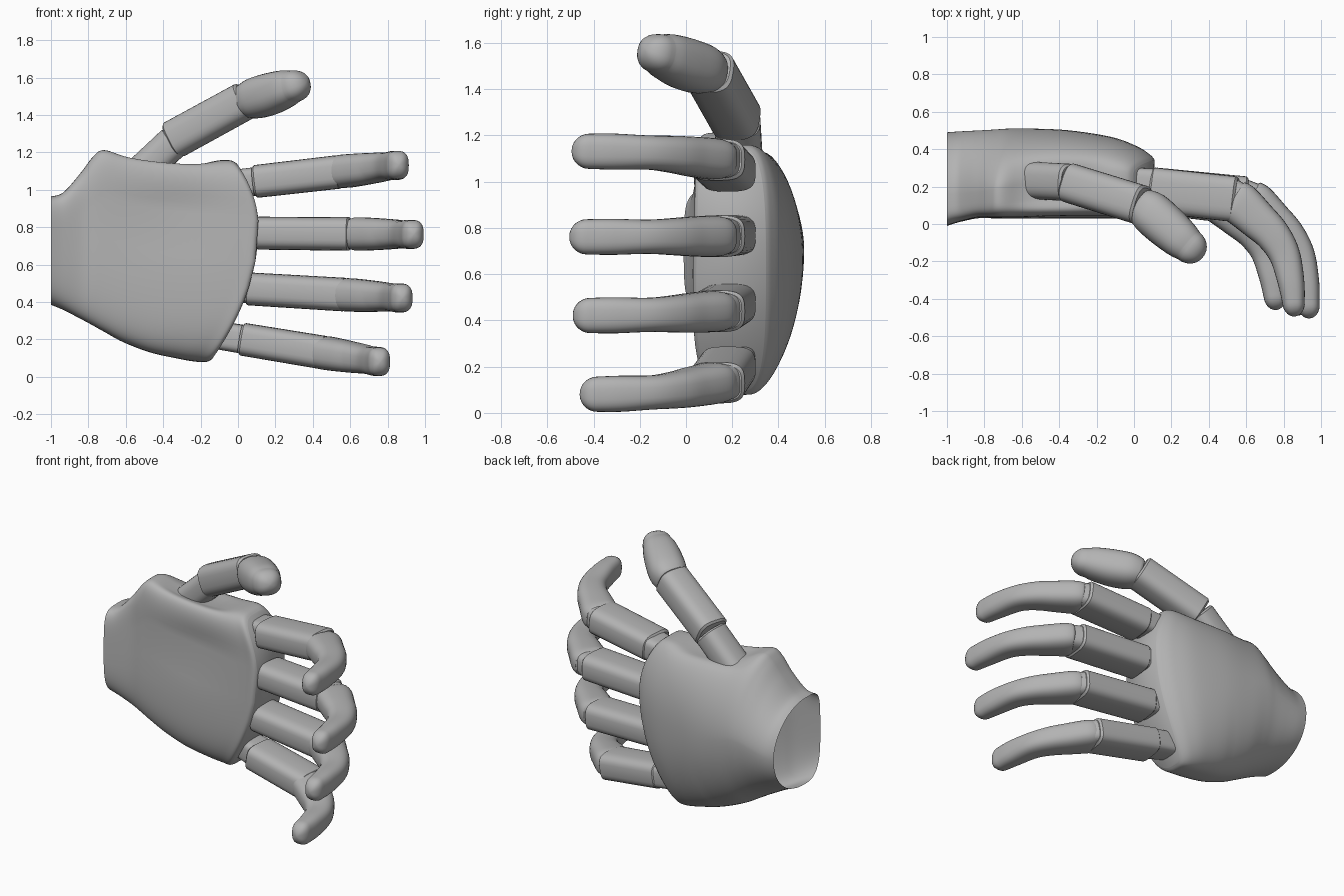
import bpy, bmesh, math
from mathutils import Vector

cube = bpy.data.objects.get("Cube")
if cube:
    bpy.data.objects.remove(cube, do_unlink=True)

GREY = (0.45, 0.45, 0.45, 1)
plastic = bpy.data.materials.new("grey plastic")
plastic.use_nodes = True
plastic.diffuse_color = GREY
shader = plastic.node_tree.nodes["Principled BSDF"]
shader.inputs["Base Color"].default_value = GREY
shader.inputs["Roughness"].default_value = 0.6


def spline(stations, steps):
    """Smooth interpolation through tuples of any length."""
    pts = [stations[0]] + list(stations) + [stations[-1]]
    out = []
    for a, b, c, d in zip(pts, pts[1:], pts[2:], pts[3:]):
        for k in range(steps):
            t = k / steps
            out.append([q + 0.5 * t * (r - p + t * (2*p - 5*q + 4*r - s + t * (3*(q - r) + s - p)))
                        for p, q, r, s in zip(a, b, c, d)])
    return out + [list(stations[-1])]


def power(v, n):
    return math.copysign(abs(v) ** (2 / n), v)


def finish(name, bm, angle=40):
    bmesh.ops.recalc_face_normals(bm, faces=bm.faces)
    mesh = bpy.data.meshes.new(name)
    bm.to_mesh(mesh)
    bm.free()
    mesh.materials.append(plastic)
    obj = bpy.data.objects.new(name, mesh)
    bpy.context.collection.objects.link(obj)
    bpy.ops.object.select_all(action='DESELECT')
    obj.select_set(True)
    bpy.context.view_layer.objects.active = obj
    bpy.ops.object.shade_smooth_by_angle(angle=math.radians(angle))
    return obj


def bridge(bm, rings):
    for a, b in zip(rings, rings[1:]):
        n = len(a)
        for i in range(n):
            bm.faces.new((a[i], a[(i + 1) % n], b[(i + 1) % n], b[i]))


def limb(name, stations, squareness, tip=0.0, steps=6, sides=32):
    """Tube through (x, y, z, half thickness, half width), bevelled or domed at its end."""
    rows = spline(stations, steps)
    centres = [Vector(r[:3]) for r in rows]
    frames = []
    for i, r in enumerate(rows):
        t = (centres[min(i + 1, len(rows) - 1)] - centres[max(i - 1, 0)]).normalized()
        frames.append((centres[i], t, r[3], r[4]))
    c, t, a, b = frames[0]
    bevel = 0.012
    frames.insert(0, (c - t * bevel, t, a - bevel, b - bevel))
    c, t, a, b = frames[-1]
    if tip:
        for k in range(1, 8):
            q = k * math.pi / 16 * 1.1
            frames.append((c + t * tip * math.sin(q), t, a * math.cos(q), b * math.cos(q)))
    else:
        frames.append((c + t * bevel, t, a - bevel, b - bevel))
    bm = bmesh.new()
    rings = []
    for c, t, a, b in frames:
        up = Vector((0, 0, 1))
        up = (up - t * up.dot(t)).normalized()
        side = t.cross(up)
        rings.append([bm.verts.new(c + side * a * power(math.cos(q), squareness)
                                   + up * b * power(math.sin(q), squareness))
                      for q in (2 * math.pi * i / sides for i in range(sides))])
    bridge(bm, rings)
    bm.faces.new(rings[0])
    bm.faces.new(rings[-1])
    return finish(name, bm)


def bump(v, centre, width, flatness=2):
    return math.exp(-abs((v - centre) / width) ** flatness)


# Palm shell: station along length, bottom, top, palm side, back side, widest y, roundness of both sides
PALM = [
    (0.00, 0.385, 0.965, -0.01, 0.49, 0.16, 3.0, 1.9),
    (0.06, 0.36, 0.985, 0.01, 0.495, 0.16, 3.2, 1.8),
    (0.15, 0.315, 1.085, 0.03, 0.50, 0.17, 3.5, 1.65),
    (0.23, 0.275, 1.175, 0.03, 0.505, 0.18, 3.8, 1.6),
    (0.30, 0.24, 1.215, 0.03, 0.51, 0.19, 4.0, 1.65),
    (0.42, 0.185, 1.195, 0.03, 0.51, 0.21, 4.0, 1.85),
    (0.60, 0.13, 1.175, 0.03, 0.50, 0.23, 4.0, 2.15),
    (0.80, 0.095, 1.165, 0.03, 0.465, 0.25, 3.8, 2.35),
    (0.92, 0.08, 1.163, 0.03, 0.415, 0.26, 3.6, 2.6),
    (0.98, 0.08, 1.157, 0.03, 0.37, 0.25, 3.6, 3.0),
    (1.00, 0.095, 1.14, 0.045, 0.345, 0.24, 3.6, 3.0),
]


def palm():
    bm = bmesh.new()
    rings = []
    n = 72
    for u, lo, hi, front, back, mid, nf, nb in spline(PALM, 6):
        ring = []
        for i in range(n):
            q = 2 * math.pi * i / n
            s, c = math.sin(q), math.cos(q)
            if s >= 0:
                e, depth = (nb if c > 0 else max(nb, 2.1)), back - mid
            else:
                e, depth = (nf + 2 if c > 0 else nf), mid - front
            z = (lo + hi) / 2 + (hi - lo) / 2 * power(c, e)
            y = mid + depth * power(s, e)
            # the knuckle end is an arc, so each row stretches to its own length
            end = 0.11 - (1.0 if z > 0.8 else 0.5) * (z - 0.8) ** 2
            x = -1 + u * (1 + end)
            if s < 0:  # hollow of the palm
                y += 0.03 * bump(z, 0.88, 0.14) * bump(x, -0.35, 0.35)
            if z > 0.95:  # thumb socket
                z -= 0.045 * bump(y, 0.21, 0.12, 4) * bump(x, -0.4, 0.25, 4)
            ring.append(bm.verts.new((x, y, z)))
        rings.append(ring)
    bridge(bm, rings)
    last = rings[-1]  # knuckle wall, in strips from palm side to back
    for i in range(n // 2):
        quad = [last[i], last[i + 1], last[(n - i - 1) % n], last[(n - i) % n]]
        bm.faces.new(list(dict.fromkeys(quad)))
    finish("palm", bm, 50)


palm()

# Fingers: name, start and stop of main segment, shift in x, z at start, slope in z, lift of tip
FINGERS = [
    ("index", 0.10, 0.535, -0.08, 1.045, 0.115, 0.01),
    ("middle", 0.11, 0.59, 0.0, 0.768, -0.008, 0.0),
    ("ring", 0.06, 0.565, -0.06, 0.47, -0.06, 0.015),
    ("little", 0.03, 0.455, -0.18, 0.20, -0.165, 0.045),
]
# Bent end of a finger: x, y, half thickness, half width
BENT = [
    (0.62, 0.125, 0.108, 0.083), (0.65, 0.105, 0.115, 0.089), (0.735, 0.025, 0.105, 0.086),
    (0.82, -0.06, 0.094, 0.08), (0.885, -0.17, 0.083, 0.074), (0.92, -0.32, 0.071, 0.078),
    (0.933, -0.43, 0.06, 0.076),
]
for name, start, stop, dx, z0, slope, lift in FINGERS:
    def at(x, y, a, b):
        return (x, y, z0 + slope * (x - start), a, b)
    limb(name + "_finger_neck", [at(start - 0.16, 0.222, 0.083, 0.075), at(start + 0.02, 0.195, 0.1, 0.077)], 4)
    limb(name + "_finger_main", [at(start, 0.182, 0.12, 0.088), at(stop, 0.133, 0.122, 0.09)], 3.4)
    limb(name + "_finger_knuckle", [at(stop - 0.03, 0.136, 0.112, 0.081),
                                    at(0.66 + dx, 0.105, 0.104, 0.079)], 3.4)
    limb(name + "_finger_end", [at(x + dx, y + lift * (0.13 - y) / 0.56, a, b) for x, y, a, b in BENT],
         2.7, tip=0.075)

# Thumb
limb("thumb_neck", [(-0.575, 0.235, 1.04, 0.1, 0.09), (-0.345, 0.222, 1.255, 0.1, 0.09)], 2.8)
limb("thumb_main", [(-0.34, 0.218, 1.27, 0.106, 0.102), (0.035, 0.102, 1.475, 0.107, 0.101)], 3)
limb("thumb_end", [(0.035, 0.098, 1.473, 0.098, 0.09), (0.09, 0.06, 1.488, 0.116, 0.108),
                   (0.17, -0.01, 1.512, 0.116, 0.111), (0.25, -0.08, 1.54, 0.106, 0.1),
                   (0.295, -0.118, 1.553, 0.092, 0.085)], 2.4, tip=0.095)
